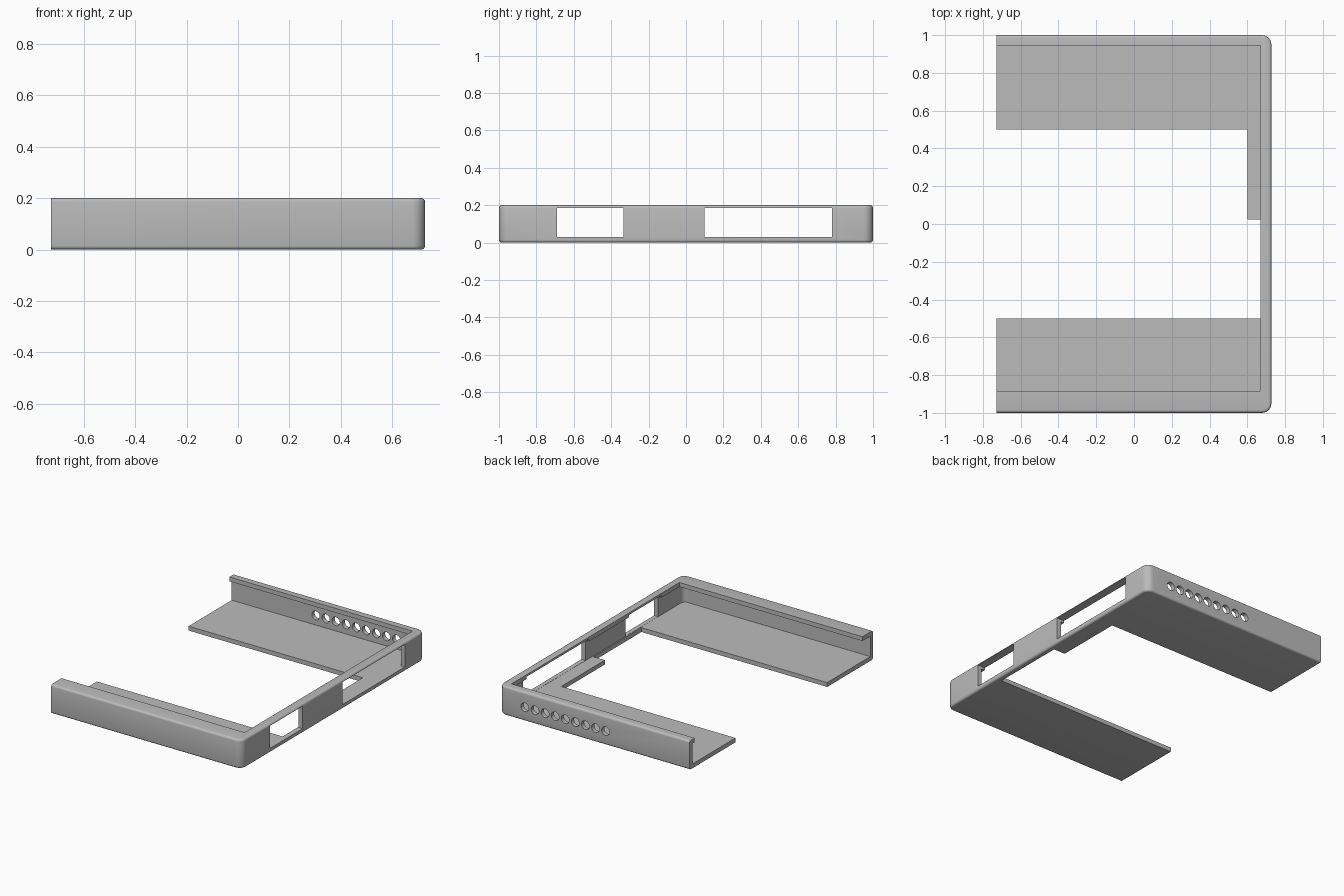
import bpy, bmesh, math

if "Cube" in bpy.data.objects:
    bpy.data.objects.remove(bpy.data.objects["Cube"])

END = 0.7275           # half length in x
grey = bpy.data.materials.new("plain grey")
grey.diffuse_color = (0.5, 0.5, 0.5, 1)
grey.use_nodes = True
grey.node_tree.nodes["Principled BSDF"].inputs["Base Color"].default_value = grey.diffuse_color


def outline(x0, x1, y0, y1, r, inset=0.0, steps=6):
    """U-shaped outline: square at the x0 end, rounded at the x1 corners."""
    pts = [(x0, y0 + inset)]
    for cy, a0 in ((y0 + r, -90), (y1 - r, 0)):
        for i in range(steps + 1):
            a = math.radians(a0 + 90 * i / steps)
            pts.append((x1 - r + (r - inset) * math.cos(a), cy + (r - inset) * math.sin(a)))
    return pts + [(x0, y1 - inset)]


def loft(name, layers):
    """Closed solid from a stack of (outline, z) layers."""
    bm = bmesh.new()
    rings = [[bm.verts.new((x, y, z)) for x, y in pts] for pts, z in layers]
    n = len(rings[0])
    for a, b in zip(rings, rings[1:]):
        for i in range(n):
            j = (i + 1) % n
            bm.faces.new((a[i], a[j], b[j], b[i]))
    bm.faces.new(rings[0][::-1])
    bm.faces.new(rings[-1])
    bmesh.ops.recalc_face_normals(bm, faces=bm.faces[:])
    me = bpy.data.meshes.new(name)
    bm.to_mesh(me)
    bm.free()
    ob = bpy.data.objects.new(name, me)
    bpy.context.collection.objects.link(ob)
    return ob


def box(name, x0, x1, y0, y1, z0, z1):
    pts = [(x0, y0), (x1, y0), (x1, y1), (x0, y1)]
    return loft(name, [(pts, z0), (pts, z1)])


# Outer block with softened top and bottom outer edges
F = 0.015
arc = [math.radians(90 * i / 4) for i in range(5)]
prof = [(F - F * math.sin(a), F - F * math.cos(a)) for a in arc]
prof += [(d, 0.2 - z) for d, z in reversed(prof)]
body = loft("case_frame", [(outline(-END, END, -1, 1, 0.05, d), z) for d, z in prof])
body.data.materials.append(grey)

# Inner cavity, opening inside the top lip, floor cutouts and side windows
cav = outline(-1, 0.697, -0.97, 0.97, 0.03)
cutters = [
    loft("cavity_cutter", [(cav, 0.03), (cav, 0.17)]),
    box("top_opening_cutter", -1, 0.67, -0.885, 0.945, 0.1, 0.3),
    box("floor_cutter", -1, 0.602, -0.5, 0.5, -0.1, 0.12),
    box("floor_side_cutter", 0.5, 0.69, -0.5, 0.025, -0.1, 0.14),
    box("small_window_cutter", 0.64, 0.9, -0.69, -0.335, 0.031, 0.186),
    box("large_window_cutter", 0.64, 0.9, 0.1, 0.78, 0.031, 0.186),
]

# Row of round vent holes in the back wall
for i in range(9):
    bpy.ops.mesh.primitive_cylinder_add(
        vertices=24, radius=0.03, depth=0.2,
        location=(0.53 - 0.077 * i, 1.0, 0.096), rotation=(math.pi / 2, 0, 0))
    cutters.append(bpy.context.object)

bpy.ops.object.select_all(action='DESELECT')
bpy.context.view_layer.objects.active = body
body.select_set(True)
for c in cutters:
    m = body.modifiers.new("cut", 'BOOLEAN')
    m.operation = 'DIFFERENCE'
    m.solver = 'EXACT'
    m.object = c
    bpy.ops.object.modifier_apply(modifier=m.name)
    bpy.data.objects.remove(c, do_unlink=True)

bpy.ops.object.shade_smooth_by_angle(angle=math.radians(30))
